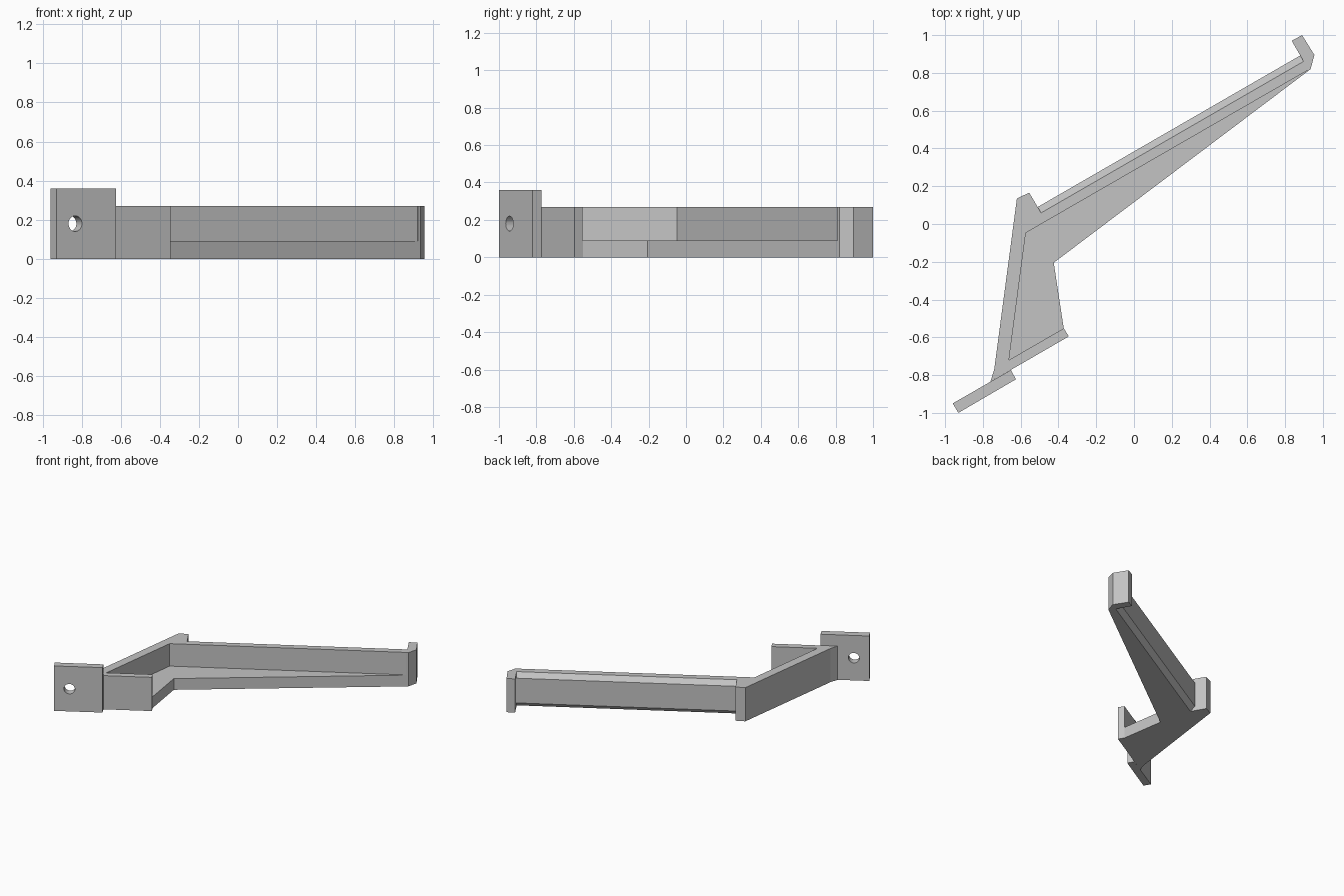
import bpy, bmesh, math
from mathutils import Vector, Matrix

cube = bpy.data.objects.get("Cube")
if cube:
    bpy.data.objects.remove(cube, do_unlink=True)

grey = bpy.data.materials.new("plain grey")
grey.use_nodes = True
tone = (0.55, 0.55, 0.55, 1)
grey.diffuse_color = tone
grey.node_tree.nodes["Principled BSDF"].inputs["Base Color"].default_value = tone


def prism(name, points, offset):
    """Extrude a flat polygon of 3D points along an offset."""
    bm = bmesh.new()
    face = bm.faces.new([bm.verts.new(p) for p in points])
    moved = bmesh.ops.extrude_face_region(bm, geom=[face])["geom"]
    bmesh.ops.translate(bm, vec=Vector(offset),
                        verts=[v for v in moved if isinstance(v, bmesh.types.BMVert)])
    bmesh.ops.recalc_face_normals(bm, faces=bm.faces[:])
    mesh = bpy.data.meshes.new(name)
    bm.to_mesh(mesh)
    bm.free()
    mesh.materials.append(grey)
    obj = bpy.data.objects.new(name, mesh)
    bpy.context.collection.objects.link(obj)
    return obj


def slab(name, outline, low, high):
    return prism(name, [(x, y, low) for x, y in outline], (0, 0, high - low))


def cut(target, cutter):
    mod = target.modifiers.new("cut", 'BOOLEAN')
    mod.operation, mod.solver, mod.object = 'DIFFERENCE', 'EXACT', cutter
    bpy.context.view_layer.objects.active = target
    bpy.ops.object.modifier_apply(modifier=mod.name)
    bpy.data.objects.remove(cutter, do_unlink=True)


HEIGHT, WEB = 0.27, 0.09

# Bracket body: post, long beam, hook, web, front flange and side wall
body = slab("bracket_body", [
    (-0.62, 0.135), (-0.555, 0.166), (-0.51, 0.09), (0.88, 0.892),
    (0.835, 0.97), (0.89, 1.0), (0.955, 0.895), (0.935, 0.82),
    (-0.425, -0.205), (-0.372, -0.552), (-0.345, -0.595),
    (-0.76, -0.835), (-0.74, -0.77)], 0, HEIGHT)

# Pocket above the web
cut(body, slab("pocket_cutter", [
    (-0.573, -0.047), (0.92, 0.814), (1.0, 0.6), (-0.2, -0.453),
    (-0.662, -0.72)], WEB, 0.5))

# Chamfers along the back of the beam, top and bottom
start, end = Vector((-0.51, 0.09, 0)), Vector((0.88, 0.892, 0))
along = end - start
inward = Vector((along.y, -along.x, 0)).normalized()
SIZE = 0.036
for level, down in ((HEIGHT, -1), (0, 1)):
    corner = start + Vector((0, 0, level))
    drop = Vector((0, 0, down * SIZE))
    out = -0.5 * inward * SIZE
    cut(body, prism("chamfer_cutter", [
        corner + inward * SIZE * 1.5 - drop * 0.5,
        corner + out + drop * 1.5,
        corner + out - drop * 0.5], along))

# Mounting tab with a round screw hole
tab = slab("mounting_tab", [(-0.96, -0.95), (-0.93, -1.0),
                            (-0.625, -0.822), (-0.652, -0.773)], 0, 0.36)
bm = bmesh.new()
turn = (Matrix.Translation((-0.847, -0.92, 0.18)) @ Matrix.Rotation(math.radians(30), 4, 'Z')
        @ Matrix.Rotation(math.radians(90), 4, 'X'))
bmesh.ops.create_cone(bm, cap_ends=True, segments=32, radius1=0.04, radius2=0.04,
                      depth=0.3, matrix=turn)
mesh = bpy.data.meshes.new("hole_cutter")
bm.to_mesh(mesh)
bm.free()
mesh.materials.append(grey)
hole = bpy.data.objects.new("hole_cutter", mesh)
bpy.context.collection.objects.link(hole)
cut(tab, hole)
